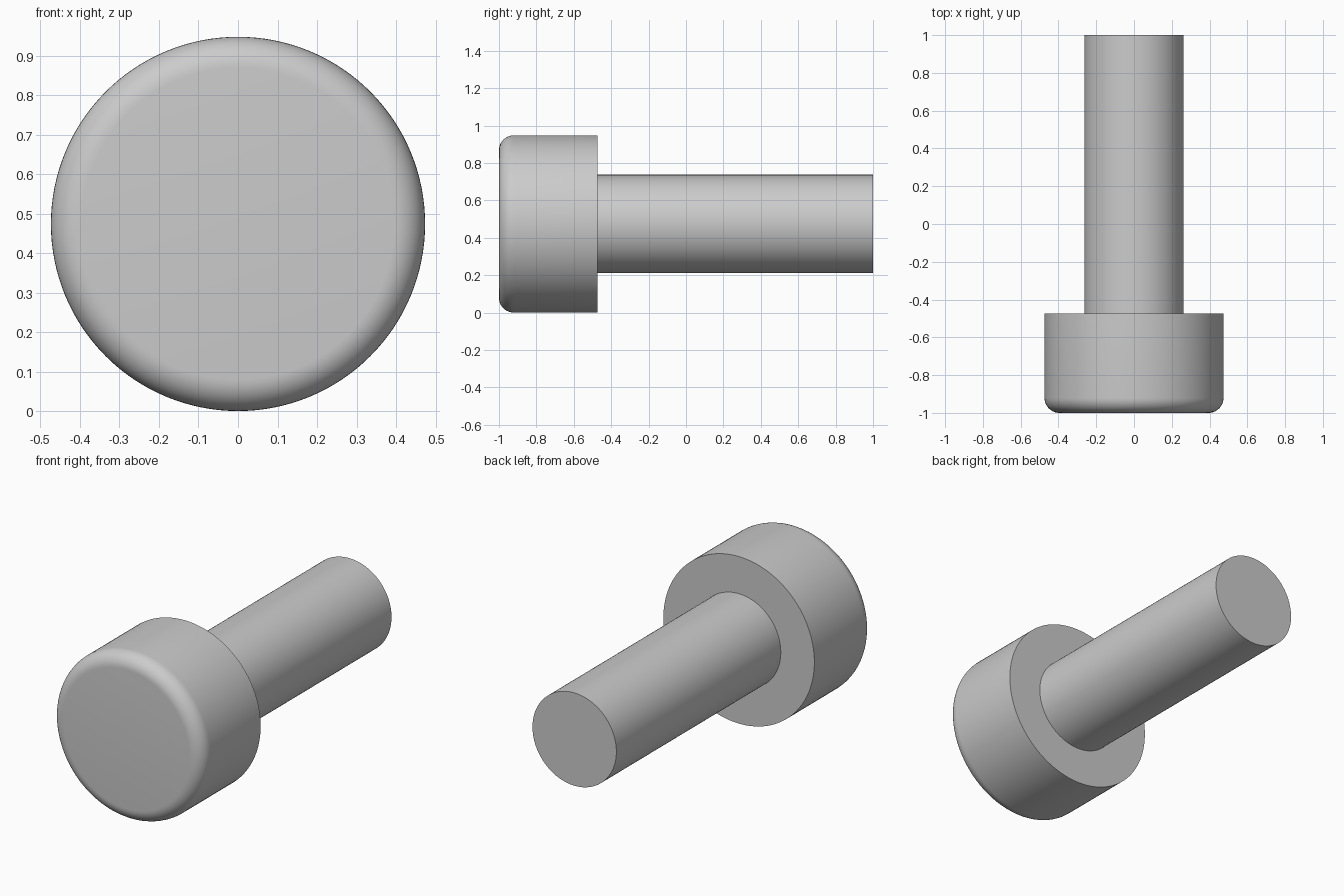
import bpy, bmesh
from math import sin, cos, pi, radians
from mathutils import Matrix, Vector

if "Cube" in bpy.data.objects:
    bpy.data.objects.remove(bpy.data.objects["Cube"])

HEAD_R, SHAFT_R, FILLET = 0.4737, 0.2632, 0.079
FRONT, SHOULDER, BACK = -1.0, -0.4737, 1.0
SIDES, STEPS = 128, 10

# Half profile as (radius, y): rounded head face, shoulder, shaft end
profile = [(0, FRONT)]
for i in range(STEPS + 1):
    a = i / STEPS * pi / 2
    profile.append((HEAD_R - FILLET + FILLET * sin(a), FRONT + FILLET - FILLET * cos(a)))
profile += [(HEAD_R, SHOULDER), (SHAFT_R, SHOULDER), (SHAFT_R, BACK), (0, BACK)]

# Revolve the profile around the y axis
bm = bmesh.new()
verts = [bm.verts.new((r, y, 0)) for r, y in profile]
edges = [bm.edges.new(pair) for pair in zip(verts, verts[1:])]
bmesh.ops.spin(bm, geom=verts + edges, cent=(0, 0, 0), axis=(0, 1, 0),
               angle=2 * pi, steps=SIDES, use_duplicate=False)
bmesh.ops.remove_doubles(bm, verts=bm.verts, dist=1e-5)
bmesh.ops.recalc_face_normals(bm, faces=bm.faces)
bmesh.ops.translate(bm, verts=bm.verts, vec=(0, 0, HEAD_R))

mesh = bpy.data.meshes.new("round_head_bolt")
bm.to_mesh(mesh)
bm.free()
bolt = bpy.data.objects.new("round_head_bolt", mesh)
bpy.context.collection.objects.link(bolt)

# Smooth the round sides, keep the rims sharp
bpy.context.view_layer.objects.active = bolt
bolt.select_set(True)
bpy.ops.object.shade_smooth_by_angle(angle=radians(30))
